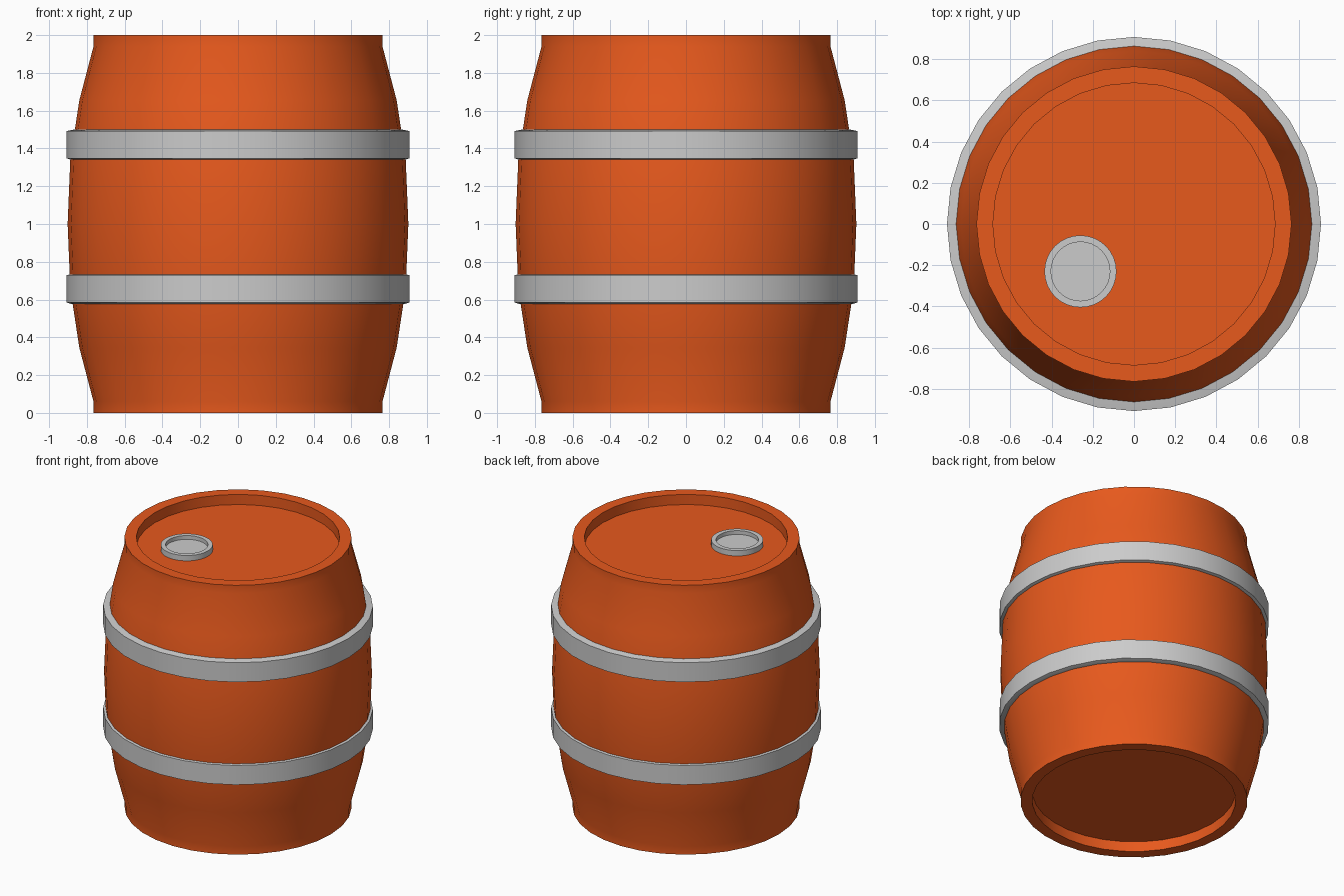
import bpy, bmesh, math

if "Cube" in bpy.data.objects:
    bpy.data.objects.remove(bpy.data.objects["Cube"])

SIDES = 32

orange = bpy.data.materials.new("orange_paint")
orange.diffuse_color = (0.8, 0.1, 0.012, 1)
orange.use_nodes = True
orange.node_tree.nodes["Principled BSDF"].inputs["Base Color"].default_value = orange.diffuse_color


def lathe(name, profile, center=(0, 0, 0), closed=False, material=None):
    """Spin an (r, z) profile round z; open profiles end on the axis with flat caps."""
    bm = bmesh.new()
    rings = []
    for r, z in profile:
        rings.append([bm.verts.new((r * math.cos(math.tau * i / SIDES),
                                    r * math.sin(math.tau * i / SIDES), z))
                      for i in range(SIDES)])
    pairs = list(zip(rings, rings[1:]))
    if closed:
        pairs.append((rings[-1], rings[0]))
    else:
        bm.faces.new(rings[0][::-1])
        bm.faces.new(rings[-1])
    for a, b in pairs:
        for i in range(SIDES):
            j = (i + 1) % SIDES
            bm.faces.new((a[i], a[j], b[j], b[i]))
    bmesh.ops.recalc_face_normals(bm, faces=bm.faces)
    mesh = bpy.data.meshes.new(name)
    bm.to_mesh(mesh)
    bm.free()
    obj = bpy.data.objects.new(name, mesh)
    obj.location = center
    bpy.context.collection.objects.link(obj)
    if material:
        mesh.materials.append(material)
    bpy.ops.object.select_all(action='DESELECT')
    obj.select_set(True)
    bpy.context.view_layer.objects.active = obj
    bpy.ops.object.shade_smooth_by_angle(angle=math.radians(30))
    return obj


# Barrel body: lower half profile mirrored to the top, both ends recessed
half = [(0.685, 0.075), (0.685, 0), (0.765, 0), (0.765, 0.06),
        (0.84, 0.345), (0.888, 0.66)]
body = half + [(0.902, 1.0)] + [(r, 2 - z) for r, z in reversed(half)]
lathe("barrel_body", body, material=orange)

# Metal hoops with slightly sloped edges
hoop = [(0.85, -0.083), (0.885, -0.08), (0.908, -0.072),
        (0.908, 0.072), (0.885, 0.077), (0.85, 0.083)]
for name, z in (("lower_hoop", 0.657), ("upper_hoop", 1.42)):
    lathe(name, hoop, center=(0, 0, z), closed=True)

# Bung cap with a shallow dished top
cap = [(0.175, -0.01), (0.175, 0.04), (0.143, 0.04), (0.143, 0.012)]
lathe("bung_cap", cap, center=(-0.26, -0.23, 1.925))
